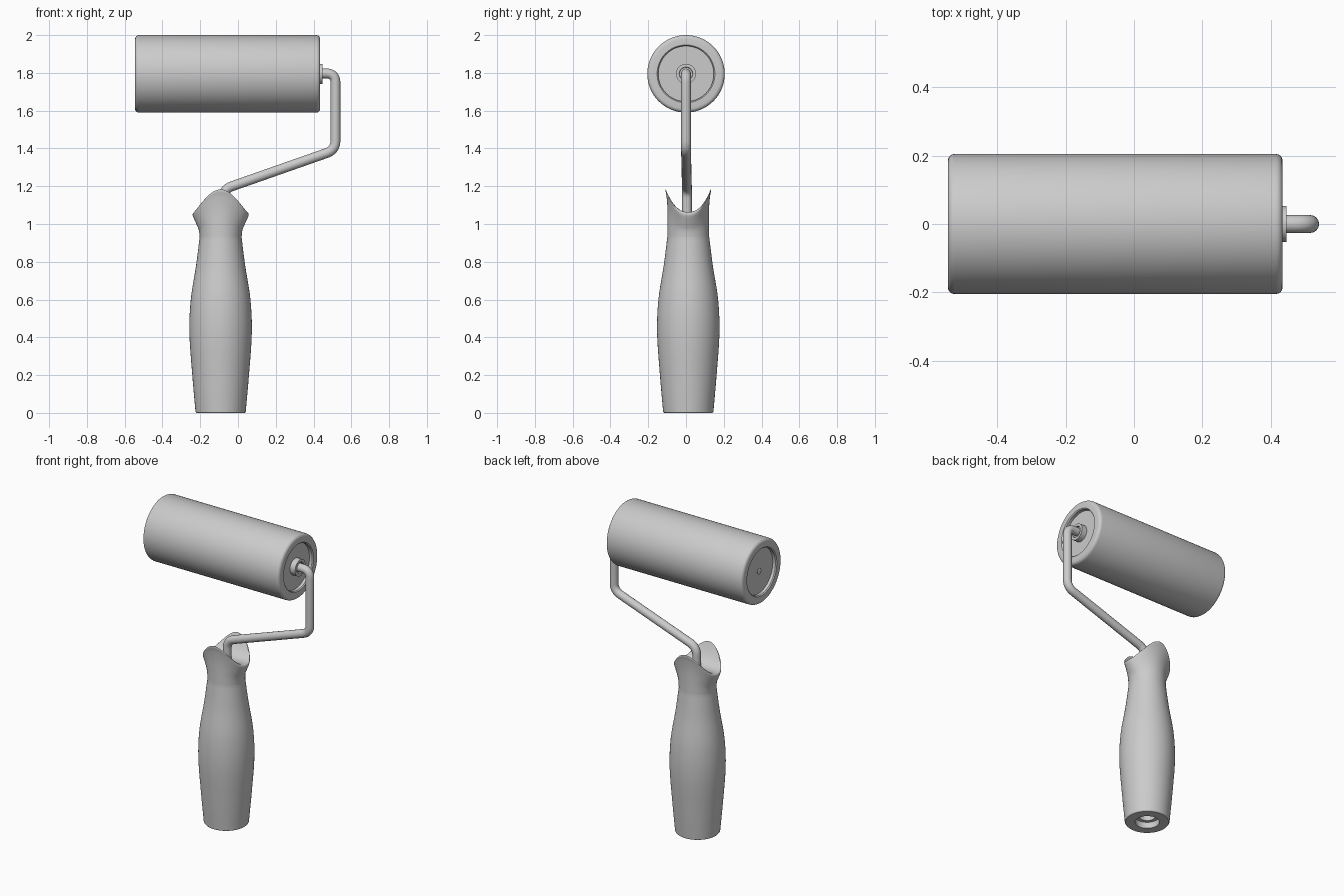
import bpy, bmesh
from math import sin, cos, pi
from mathutils import Vector

if "Cube" in bpy.data.objects:
    bpy.data.objects.remove(bpy.data.objects["Cube"])

N = 64
ANGLES = [2 * pi * i / N for i in range(N)]


def loft(name, rings, angle=0.6):
    """Skin a list of closed rings and cap both ends."""
    bm = bmesh.new()
    loops = [[bm.verts.new(p) for p in r] for r in rings]
    for a, b in zip(loops, loops[1:]):
        for i in range(N):
            j = (i + 1) % N
            bm.faces.new((a[i], a[j], b[j], b[i]))
    bm.faces.new(loops[0])
    bm.faces.new(loops[-1])
    bmesh.ops.recalc_face_normals(bm, faces=bm.faces)
    me = bpy.data.meshes.new(name)
    bm.to_mesh(me)
    bm.free()
    ob = bpy.data.objects.new(name, me)
    bpy.context.collection.objects.link(ob)
    smooth(ob, angle)
    return ob


def smooth(ob, angle):
    bpy.ops.object.select_all(action='DESELECT')
    ob.select_set(True)
    bpy.context.view_layer.objects.active = ob
    bpy.ops.object.shade_smooth_by_angle(angle=angle)


def lathe_x(name, profile, zc=1.795):
    """Revolve (x, radius) points around the roller axis."""
    return loft(name, [[(x, r * cos(t), zc + r * sin(t)) for t in ANGLES]
                       for x, r in profile])


def spline(rows, steps=5):
    """Catmull-Rom interpolation through rows of numbers."""
    pts = [Vector(r) for r in rows]
    out = []
    for i in range(len(pts) - 1):
        p0, p1, p2 = pts[max(i - 1, 0)], pts[i], pts[i + 1]
        p3 = pts[min(i + 2, len(pts) - 1)]
        for k in range(steps):
            u = k / steps
            out.append(0.5 * (2 * p1 + (p2 - p0) * u
                              + (2 * p0 - 5 * p1 + 4 * p2 - p3) * u * u
                              + (3 * p1 - p0 - 3 * p2 + p3) * u ** 3))
    return out + [pts[-1]]


# roller sleeve with rounded edges and recessed end caps
X0, X1, R, B, RIN, DEPTH = -0.545, 0.435, 0.205, 0.02, 0.147, 0.025
edge = [(B - B * sin(a), R - B + B * cos(a)) for a in (pi / 2 * k / 4 for k in range(5))]
left = [(X0 + DEPTH, 0.02), (X0 + DEPTH, RIN), (X0 + 0.006, RIN), (X0, RIN + 0.006)]
left += [(X0 + d, r) for d, r in reversed(edge)]
right = [(X0 + X1 - x, r) for x, r in reversed(left)]
lathe_x("roller_sleeve", left + right)

# hub on the arm side and small axle tip on the far side
lathe_x("roller_hub", [(X1 - 0.03, 0.053), (X1 + 0.012, 0.053), (X1 + 0.012, 0.036),
                       (X1 + 0.002, 0.034), (X1 + 0.002, 0.02)])
lathe_x("axle_tip", [(X0 + 0.02, 0.02), (X0 + 0.032 - 0.014, 0.02), (X0 + 0.014, 0.014)])

# handle: lathed body, flared neck, saddle-shaped top
CX, CY = -0.092, 0.012


def rim(v):
    return 1.063 + 0.12 * abs(v) ** 2.4


def ellipse(rx, ry, zf):
    return [(CX + rx * cos(t), CY + ry * sin(t), zf(t)) for t in ANGLES]


rings = []
for z, r in [(0.10, 0.045), (0.04, 0.05), (0.04, 0.072), (0.0, 0.072), (0.0, 0.128)]:
    rings.append(ellipse(r, r, lambda t: z))
for z, r in spline([(0.006, 0.133), (0.2, 0.150), (0.42, 0.165), (0.6, 0.158),
                    (0.78, 0.130), (0.93, 0.111)]):
    rings.append(ellipse(r, r, lambda t: z))
for f, rx, ry in spline([(0, 0.111, 0.111), (0.3, 0.116, 0.110), (0.6, 0.133, 0.110),
                         (0.85, 0.147, 0.115), (0.96, 0.146, 0.120), (1, 0.137, 0.119)])[1:]:
    rings.append(ellipse(rx, ry, lambda t: 0.93 + f * (rim(sin(t)) - 0.93)))
for s in (0.95, 0.85, 0.72, 0.58, 0.42, 0.25, 0.1):
    rings.append(ellipse(0.137 * s, 0.119 * s, lambda t: rim(s * sin(t))))
loft("handle", rings)

# bent wire arm with rounded corners
corners = [Vector(p) for p in [(-0.08, 0.005, 0.98), (-0.08, 0.005, 1.183), (0.516, 0, 1.392),
                               (0.516, 0, 1.797), (0.40, 0, 1.797)]]
path = [corners[0]]
for a, c, b in zip(corners, corners[1:], corners[2:]):
    s, e = c + (a - c).normalized() * 0.05, c + (b - c).normalized() * 0.05
    for k in range(9):
        u = k / 8
        path.append(s * (1 - u) ** 2 + c * 2 * u * (1 - u) + e * u * u)
path.append(corners[-1])
cu = bpy.data.curves.new("wire_arm", 'CURVE')
cu.dimensions = '3D'
cu.bevel_depth = 0.026
cu.bevel_resolution = 6
cu.use_fill_caps = True
sp = cu.splines.new('POLY')
sp.points.add(len(path) - 1)
for p, co in zip(sp.points, path):
    p.co = (*co, 1)
sp.use_smooth = True
arm = bpy.data.objects.new("wire_arm", cu)
bpy.context.collection.objects.link(arm)
